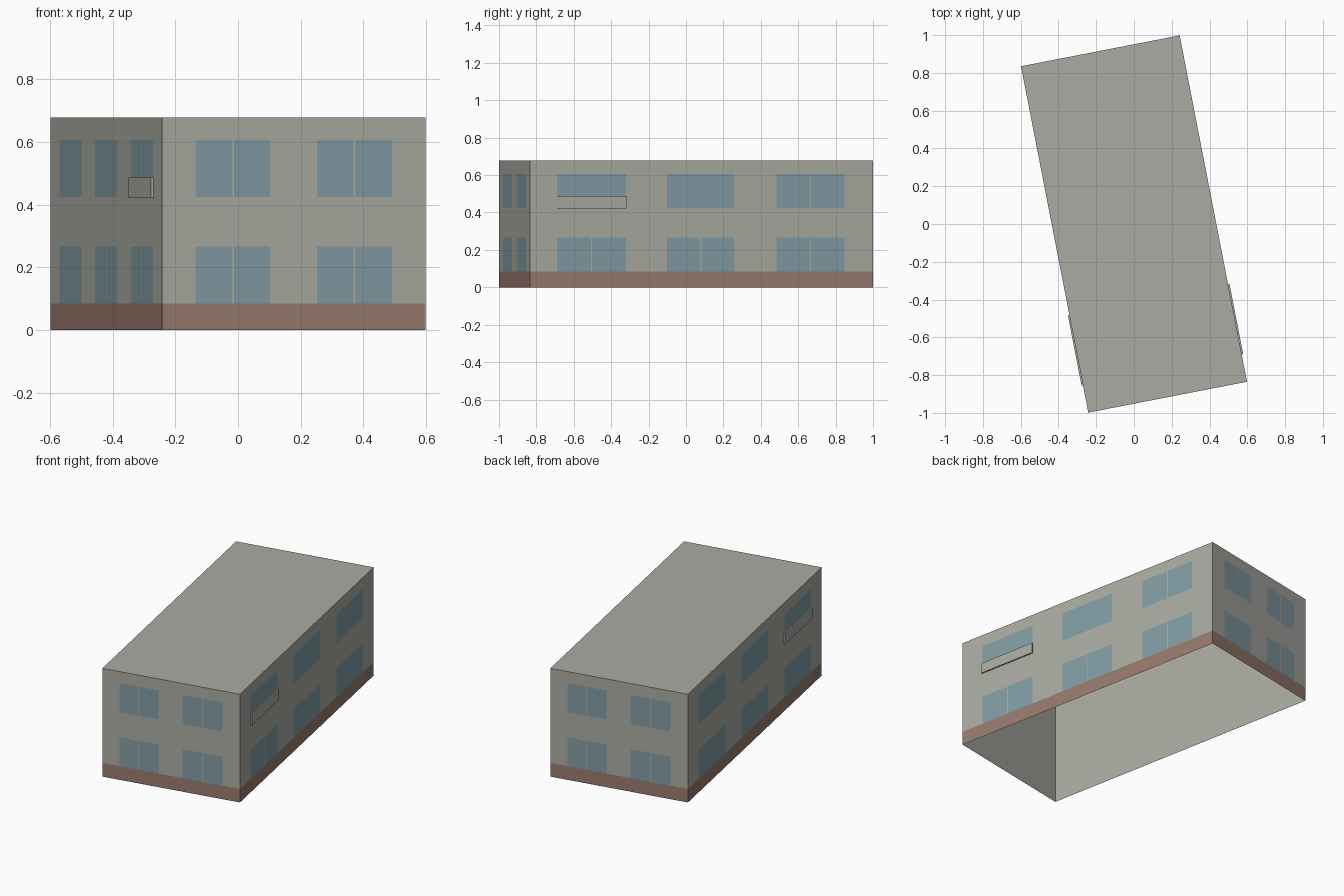
import bpy
import bmesh
from math import radians
from mathutils import Matrix, Vector

cube = bpy.data.objects.get("Cube")
if cube:
    bpy.data.objects.remove(cube, do_unlink=True)


def material(name, r, g, b):
    mat = bpy.data.materials.new(name)
    mat.use_nodes = True
    mat.diffuse_color = (r, g, b, 1)
    mat.node_tree.nodes["Principled BSDF"].inputs["Base Color"].default_value = (r, g, b, 1)
    return mat


WALL, GLASS, BASE = range(3)
MATERIALS = [
    material("warm grey render", 0.40, 0.41, 0.36),
    material("blue grey glass", 0.22, 0.335, 0.37),
    material("brown plinth", 0.31, 0.195, 0.15),
]
WIDTH, LENGTH, HEIGHT = 0.856, 1.868, 0.678
X, Y = WIDTH / 2, LENGTH / 2
PLINTH = 0.085
LEVELS = [0, PLINTH, 0.267, 0.424, 0.606, HEIGHT]
BAR = 0.003  # half width of the bar between two panes
TURN = Matrix.Rotation(radians(11), 4, "Z")


def finish(name, bm):
    bmesh.ops.remove_doubles(bm, verts=bm.verts, dist=0.0001)
    bm.transform(TURN)
    mesh = bpy.data.meshes.new(name)
    bm.to_mesh(mesh)
    bm.free()
    for mat in MATERIALS:
        mesh.materials.append(mat)
    obj = bpy.data.objects.new(name, mesh)
    bpy.context.collection.objects.link(obj)
    return obj


def quad(bm, points, mat=WALL):
    face = bm.faces.new([bm.verts.new(p) for p in points])
    face.material_index = mat


def facade(name, start, end, windows, barred):
    """Wall cut into cells; barred holds the (row, window) pairs with two panes."""
    bm = bmesh.new()
    start, end = Vector(start), Vector(end)
    run = end - start
    bar = BAR / run.length
    cuts = {0, 1}
    for a, b in windows:
        mid = (a + b) / 2
        cuts |= {a, mid - bar, mid + bar, b}
    cuts = sorted(cuts)

    def cell_material(u, level):
        if level == 0:
            return BASE
        if level in (1, 3):
            row = level // 2
            for i, (a, b) in enumerate(windows):
                on_bar = (row, i) in barred and abs(u - (a + b) / 2) < bar
                if a < u < b and not on_bar:
                    return GLASS
        return WALL

    for level, (low, high) in enumerate(zip(LEVELS, LEVELS[1:])):
        for u0, u1 in zip(cuts, cuts[1:]):
            p, q = start + run * u0, start + run * u1
            quad(bm, [(p.x, p.y, low), (q.x, q.y, low), (q.x, q.y, high), (p.x, p.y, high)],
                 cell_material((u0 + u1) / 2, level))
    return finish(name, bm)


# Four outer walls, counter-clockwise from the front
short_windows = [(0.127, 0.41), (0.587, 0.873)]
long_windows = [(0.08, 0.28), (0.40, 0.597), (0.72, 0.918)]
all_short = {(0, 0), (0, 1), (1, 0), (1, 1)}
facade("front_wall", (-X, -Y), (X, -Y), short_windows, all_short)
facade("left_wall", (X, -Y), (X, Y), long_windows, {(0, 0), (0, 1), (0, 2), (1, 2)})
facade("back_wall", (X, Y), (-X, Y), short_windows, all_short)
facade("right_wall", (-X, Y), (-X, -Y), long_windows, {(0, 1), (0, 2), (1, 2)})

# Flat roof
bm = bmesh.new()
quad(bm, [(-X, -Y, HEIGHT), (X, -Y, HEIGHT), (X, Y, HEIGHT), (-X, Y, HEIGHT)])
finish("roof", bm)

# Plain lining inside the walls, open underneath
bm = bmesh.new()
bmesh.ops.create_cube(bm, size=1)
gap = 0.004
bm.transform(Matrix.Translation((0, 0, HEIGHT / 2 - gap / 2))
             @ Matrix.Diagonal((WIDTH - gap, LENGTH - gap, HEIGHT - gap, 1)))
bottom = [f for f in bm.faces if f.normal.z < -0.5]
bmesh.ops.delete(bm, geom=bottom, context="FACES_ONLY")
bmesh.ops.reverse_faces(bm, faces=bm.faces)
finish("inner_lining", bm)

# Thin panels over the lower part of the front upper window on each long side
for name, side in (("left_panel", 1), ("right_panel", -1)):
    bm = bmesh.new()
    bmesh.ops.create_cube(bm, size=1)
    panel_length, depth = 0.2 * LENGTH, 0.008
    low, high = LEVELS[3] - 0.002, 0.487
    bm.transform(Matrix.Translation((side * (X + depth / 2), -Y + 0.18 * LENGTH, (low + high) / 2))
                 @ Matrix.Diagonal((depth, panel_length + 0.004, high - low, 1)))
    finish(name, bm)
